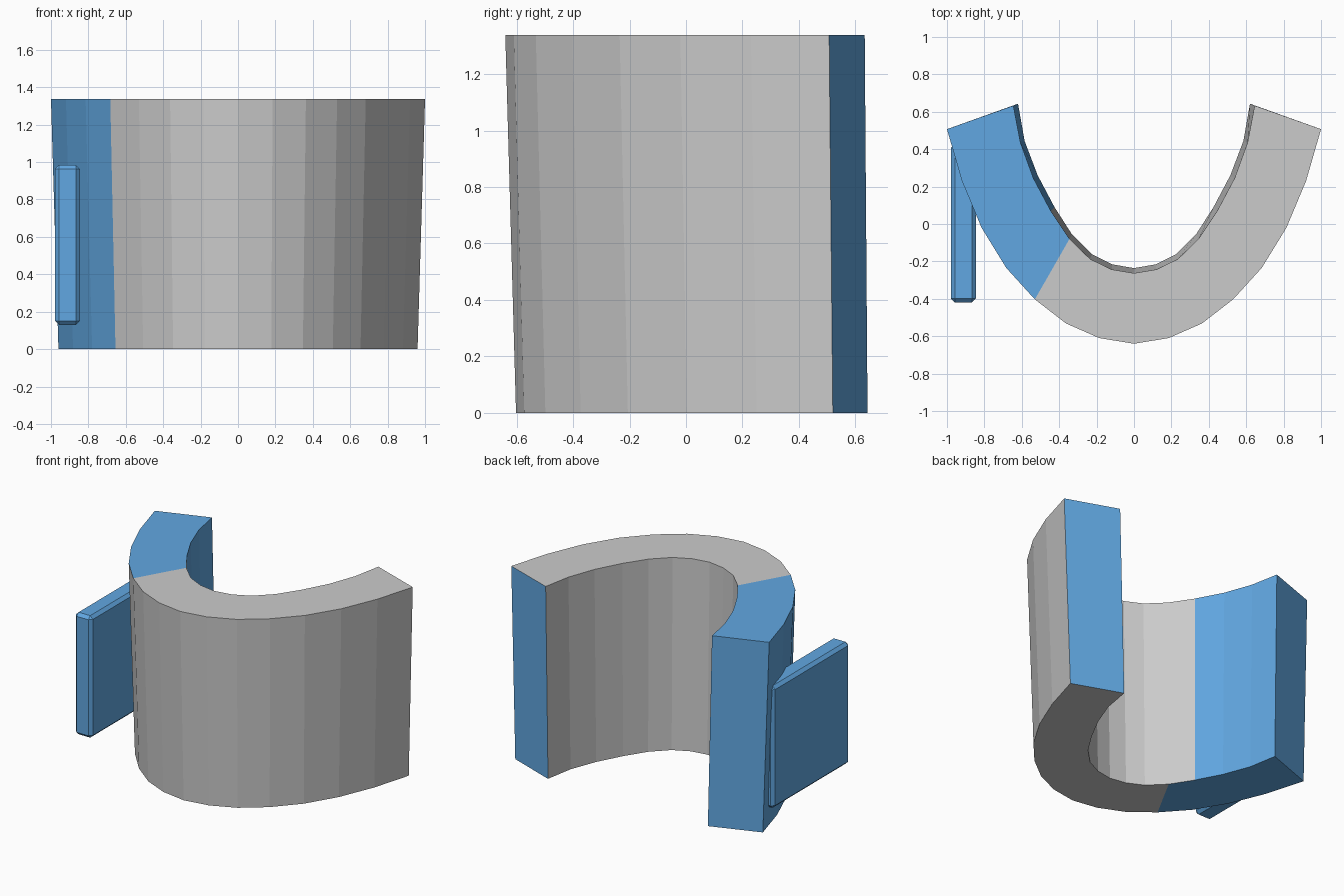
import bpy, bmesh

if "Cube" in bpy.data.objects:
    bpy.data.objects.remove(bpy.data.objects["Cube"])


def material(name, color):
    m = bpy.data.materials.new(name)
    m.diffuse_color = color
    m.use_nodes = True
    m.node_tree.nodes["Principled BSDF"].inputs["Base Color"].default_value = m.diffuse_color
    return m


grey = material("grey", (0.8, 0.8, 0.8, 1))
blue = material("blue", (0.12, 0.39, 0.76, 1))


def finish(bm, name, mats):
    bmesh.ops.recalc_face_normals(bm, faces=bm.faces)
    me = bpy.data.meshes.new(name)
    bm.to_mesh(me)
    bm.free()
    for m in mats:
        me.materials.append(m)
    ob = bpy.data.objects.new(name, me)
    bpy.context.collection.objects.link(ob)
    return ob


def mirrored(half):
    # full profile running from the left tip to the right tip
    return [(-x, y) for x, y in half[:0:-1]] + half


# Half profiles from the front centre to the arm tip
H = 1.338
outer_top = mirrored([(0, -.64), (.185, -.61), (.363, -.532), (.53, -.403),
                      (.683, -.235), (.815, -.02), (.92, .23), (1, .507)])
inner_top = mirrored([(0, -.263), (.12, -.243), (.235, -.187), (.345, -.08),
                      (.445, .07), (.538, .245), (.607, .435), (.645, .633)])
outer_bot = mirrored([(0, -.602), (.178, -.573), (.347, -.498), (.507, -.373),
                      (.655, -.206), (.78, .003), (.882, .25), (.96, .52)])
inner_bot = mirrored([(0, -.236), (.115, -.216), (.225, -.162), (.332, -.055),
                      (.425, .09), (.515, .26), (.585, .444), (.62, .643)])

# Curved band, slightly flared towards the top, with a blue left arm
bm = bmesh.new()
rings = []
for ot, it, ib, ob in zip(outer_top, inner_top, inner_bot, outer_bot):
    rings.append([bm.verts.new((*ot, H)), bm.verts.new((*it, H)),
                  bm.verts.new((*ib, 0)), bm.verts.new((*ob, 0))])
for i in range(len(rings) - 1):
    a, b = rings[i], rings[i + 1]
    for k in range(4):   # top, inner wall, bottom, outer wall
        n = (k + 1) % 4
        f = bm.faces.new((a[k], a[n], b[n], b[k]))
        f.material_index = int(i < (4 if k in (0, 2) else 3))
for tip in (rings[0], rings[-1]):
    bm.faces.new(tip).material_index = 1
finish(bm, "curved_band", [grey, blue])

# Chamfered square plate set into the left arm
bm = bmesh.new()
bmesh.ops.create_cube(bm, size=1)
bmesh.ops.scale(bm, vec=(.132, .85, .855), verts=bm.verts)
bmesh.ops.translate(bm, vec=(-.912, .005, .557), verts=bm.verts)
bmesh.ops.bevel(bm, geom=bm.edges[:], offset=.021, segments=1, affect='EDGES')
finish(bm, "side_plate", [blue])
